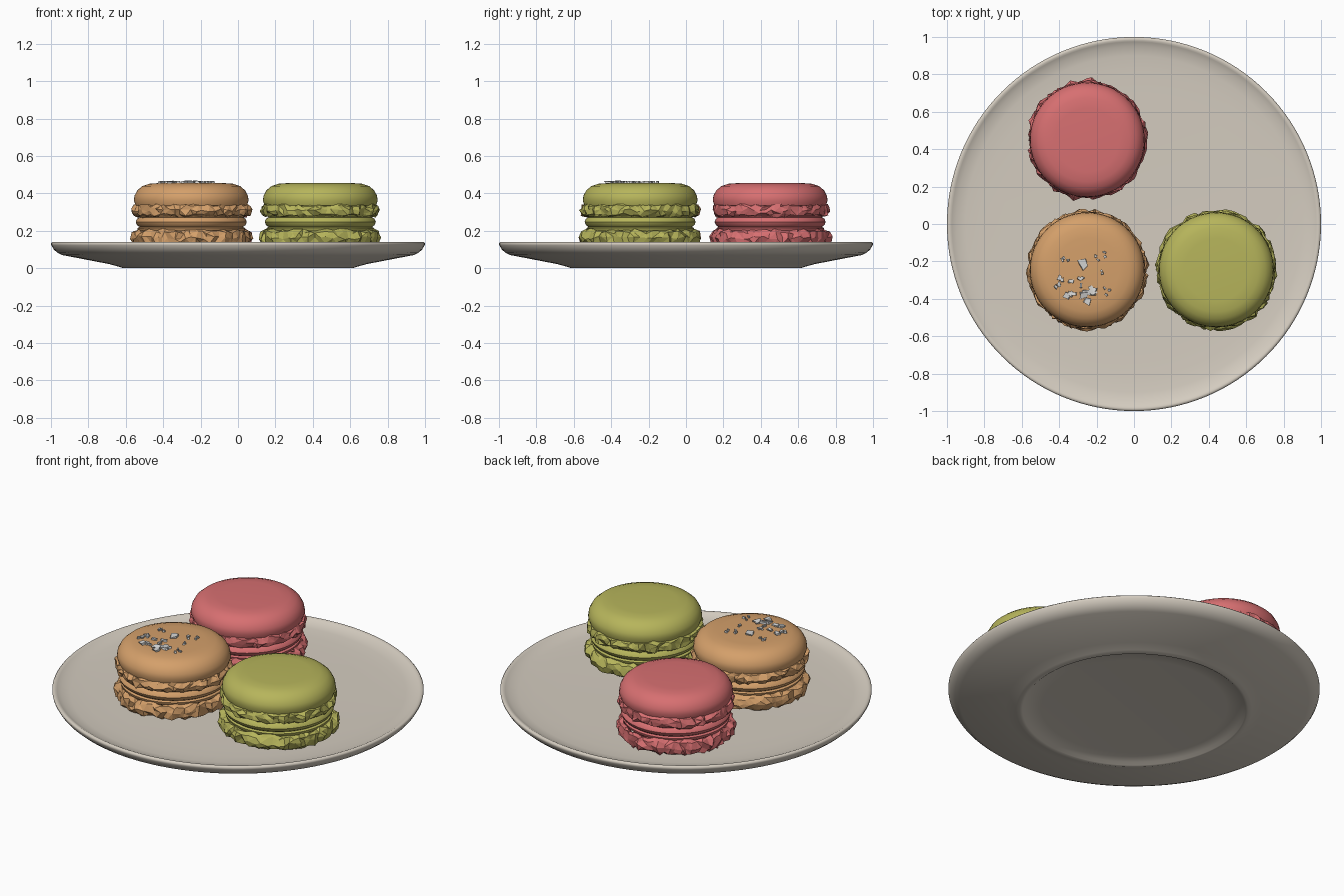
import bpy, bmesh, math, random
from mathutils import Vector, Matrix

random.seed(4)
cube = bpy.data.objects.get("Cube")
if cube:
    bpy.data.objects.remove(cube)


def material(name, rgb):
    m = bpy.data.materials.new(name)
    m.use_nodes = True
    m.diffuse_color = (*rgb, 1)
    m.node_tree.nodes["Principled BSDF"].inputs["Base Color"].default_value = (*rgb, 1)
    return m


def finish(bm, name, mat, smooth=None, location=(0, 0, 0)):
    """Turn a bmesh into an object, smooth shaded up to an angle if one is given."""
    bmesh.ops.recalc_face_normals(bm, faces=bm.faces)
    mesh = bpy.data.meshes.new(name)
    bm.to_mesh(mesh)
    bm.free()
    mesh.materials.append(mat)
    obj = bpy.data.objects.new(name, mesh)
    obj.location = location
    bpy.context.collection.objects.link(obj)
    if smooth:
        bpy.ops.object.select_all(action="DESELECT")
        obj.select_set(True)
        bpy.context.view_layer.objects.active = obj
        bpy.ops.object.shade_smooth_by_angle(angle=math.radians(smooth))
    return obj


def lathe(profile, steps):
    """Spin an (r, z) profile around the z axis."""
    bm = bmesh.new()
    verts = [bm.verts.new((r, 0, z)) for r, z in profile]
    edges = [bm.edges.new(pair) for pair in zip(verts, verts[1:])]
    bmesh.ops.spin(bm, geom=verts + edges, cent=(0, 0, 0), axis=(0, 0, 1),
                   angle=math.tau, steps=steps)
    bmesh.ops.remove_doubles(bm, verts=bm.verts, dist=0.0005)
    return bm


def ruffle(name, mat, center, radius, z, height, depth):
    """A crumpled ring: a coarse torus with every point jittered."""
    bm = bmesh.new()
    around, sides = 64, 8
    rings = []
    for i in range(around):
        a = math.tau * i / around
        ring = []
        bulge = random.uniform(-0.007, 0.007)
        for j in range(sides):
            b = math.tau * j / sides
            r = radius + bulge + depth * math.cos(b) + random.uniform(-0.011, 0.009)
            h = z + height * math.sin(b) + random.uniform(-0.009, 0.009)
            turn = a + random.uniform(-0.035, 0.035)
            ring.append(bm.verts.new((r * math.cos(turn), r * math.sin(turn), h)))
        rings.append(ring)
    for i in range(around):
        for j in range(sides):
            k, l = (i + 1) % around, (j + 1) % sides
            bm.faces.new((rings[i][j], rings[k][j], rings[k][l], rings[i][l]))
    bmesh.ops.triangulate(bm, faces=bm.faces)
    finish(bm, name, mat, location=center)


CAP = [(0, 0.455), (0.17, 0.455), (0.225, 0.451), (0.262, 0.438), (0.288, 0.416),
       (0.303, 0.388), (0.307, 0.362), (0.298, 0.335), (0.26, 0.322), (0, 0.322)]
FILLING = [(0, 0.18), (0.26, 0.18), (0.285, 0.2), (0.288, 0.214), (0.276, 0.22),
           (0.29, 0.23), (0.297, 0.247), (0.29, 0.264), (0.277, 0.272),
           (0.284, 0.28), (0.27, 0.3), (0, 0.3)]


def macaron(flavour, mat, x, y):
    center = (x, y, 0)
    finish(lathe(CAP, 64), flavour + "_top_shell", mat, 50, center)
    finish(lathe(FILLING, 64), flavour + "_filling", mat, 40, center)
    ruffle(flavour + "_upper_ruffle", mat, center, 0.287, 0.31, 0.033, 0.028)
    ruffle(flavour + "_lower_ruffle", mat, center, 0.29, 0.162, 0.042, 0.03)


# Plate: foot ring with a shallow recess, sloping underside, rounded rim, shallow well
plate_profile = [(0, 0.02), (0.5, 0.02), (0.585, 0.014), (0.6, 0.002), (0.615, 0),
                 (0.635, 0.007), (0.69, 0.022), (0.94, 0.07), (0.965, 0.082),
                 (0.985, 0.1), (0.998, 0.122), (1, 0.132), (0.994, 0.139),
                 (0.984, 0.14), (0.974, 0.135), (0.95, 0.123), (0.9, 0.116),
                 (0.82, 0.112), (0.7, 0.109), (0, 0.107)]
china = material("warm white china", (0.66, 0.605, 0.525))
finish(lathe(plate_profile, 128), "plate", china, 60)

# Macarons
macaron("caramel", material("caramel orange", (0.66, 0.35, 0.145)), -0.25, -0.245)
macaron("pistachio", material("pistachio green", (0.47, 0.46, 0.105)), 0.44, -0.245)
macaron("raspberry", material("raspberry pink", (0.68, 0.16, 0.165)), -0.25, 0.45)

# Salt flakes: irregular chips scattered in clusters on the caramel macaron
bm = bmesh.new()
clusters = [(-0.27, -0.21, 0.032, 1), (-0.25, -0.385, 0.026, 5), (-0.33, -0.37, 0.02, 4),
            (-0.39, -0.31, 0.015, 5), (-0.31, -0.31, 0.014, 4), (-0.38, -0.17, 0.012, 3),
            (-0.18, -0.18, 0.011, 4), (-0.16, -0.37, 0.01, 3), (-0.2, -0.26, 0.009, 2)]
for cx, cy, size, count in clusters:
    spread = 0.033 if count > 1 else 0
    for _ in range(count):
        spot = Vector((cx + random.uniform(-spread, spread),
                       cy + random.uniform(-spread, spread), 0.458))
        place = (Matrix.Translation(spot)
                 @ Matrix.Rotation(random.uniform(0, math.tau), 4, "Z")
                 @ Matrix.Rotation(random.uniform(-0.25, 0.25), 4, "X")
                 @ Matrix.Diagonal((size * random.uniform(1, 1.7), size, 0.014, 1)))
        chip = bmesh.ops.create_cube(bm, size=1, matrix=place)["verts"]
        for v in chip:
            v.co += Vector((random.uniform(-1, 1), random.uniform(-1, 1),
                            random.uniform(-0.2, 0.2))) * size * 0.3
finish(bm, "salt_flakes", material("salt white", (0.68, 0.68, 0.67)))
